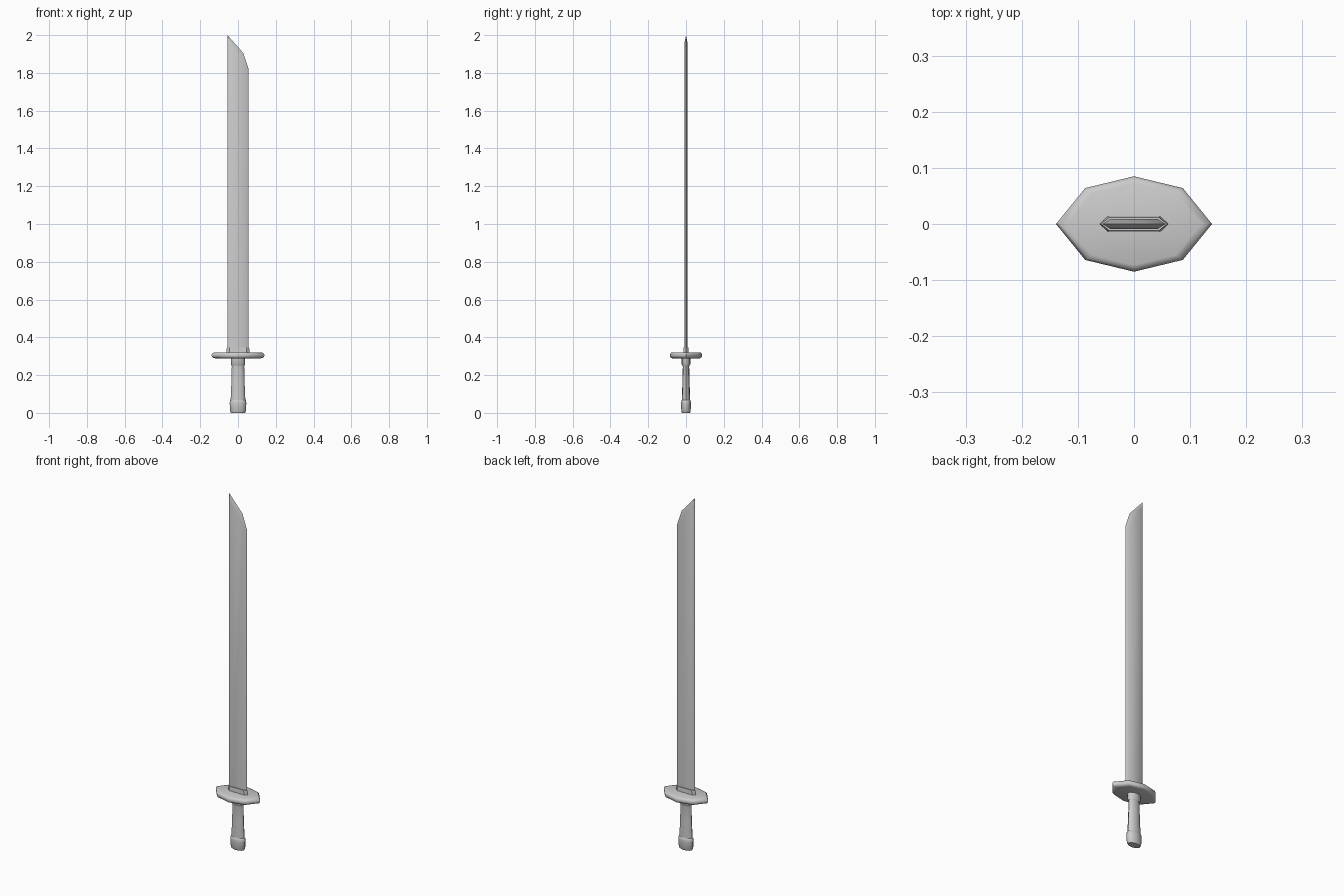
import bpy, bmesh, math

if "Cube" in bpy.data.objects:
    bpy.data.objects.remove(bpy.data.objects["Cube"])


def finish(name, bm, angle):
    bmesh.ops.recalc_face_normals(bm, faces=bm.faces)
    mesh = bpy.data.meshes.new(name)
    bm.to_mesh(mesh)
    bm.free()
    ob = bpy.data.objects.new(name, mesh)
    bpy.context.collection.objects.link(ob)
    bpy.ops.object.select_all(action='DESELECT')
    ob.select_set(True)
    bpy.context.view_layer.objects.active = ob
    bpy.ops.object.shade_smooth_by_angle(angle=math.radians(angle))
    return ob


def loft(name, rings, angle=50):
    """Skin a list of closed rings of 3D points and cap both ends."""
    bm = bmesh.new()
    loops = [[bm.verts.new(p) for p in ring] for ring in rings]
    n = len(loops[0])
    for a, b in zip(loops, loops[1:]):
        for i in range(n):
            j = (i + 1) % n
            bm.faces.new((a[i], a[j], b[j], b[i]))
    bm.faces.new(loops[0][::-1])
    bm.faces.new(loops[-1])
    return finish(name, bm, angle)


def ellipse(rx, ry, z, n=12):
    return [(rx * math.cos(2 * math.pi * i / n), ry * math.sin(2 * math.pi * i / n), z)
            for i in range(n)]


# Grip and pommel: oval sections stacked upwards (half width, half depth, height)
grip = [(.036, .020, .265), (.033, .017, .245), (.035, .019, .16), (.039, .022, .068)]
loft("grip", [ellipse(*s) for s in reversed(grip)])
pommel = [(.037, .021, 0), (.042, .025, .008), (.044, .0255, .05), (.043, .025, .065), (.039, .022, .069)]
loft("pommel", [ellipse(*s) for s in pommel])
loft("grip_collar", [ellipse(*s) for s in
                     [(.034, .018, .25), (.037, .023, .258), (.038, .024, .292)]])

# Guard: pointed octagon with a rounded rim
octagon = [(.139, 0), (.087, .064), (0, .085), (-.087, .064),
           (-.139, 0), (-.087, -.064), (0, -.085), (.087, -.064)]
rim = [(.86, .289), (.95, .292), (1, .300), (1, .310), (.95, .318), (.86, .321)]
loft("guard", [[(x * s, y * s, z) for x, y in octagon] for s, z in rim], 60)


# Blade collar: six-sided sleeve above the guard
def hexagon(w, d, z):
    f = w - .015
    return [(w, 0, z), (f, d, z), (-f, d, z), (-w, 0, z), (-f, -d, z), (f, -d, z)]


loft("blade_collar", [hexagon(.062, .014, .315), hexagon(.059, .012, .346)], 30)

# Blade: flat faces bevelled out to a sharp edge all the way round
edge = [(-.056, .32), (.056, .32), (.056, 1.82), (.028, 1.905), (-.056, 2.0)]
flat = [(-.043, .32), (.043, .32), (.043, 1.815), (.019, 1.887), (-.043, 1.958)]
loft("blade", [[(x, -.0085, z) for x, z in flat],
               [(x, 0, z) for x, z in edge],
               [(x, .0085, z) for x, z in flat]], 40)
